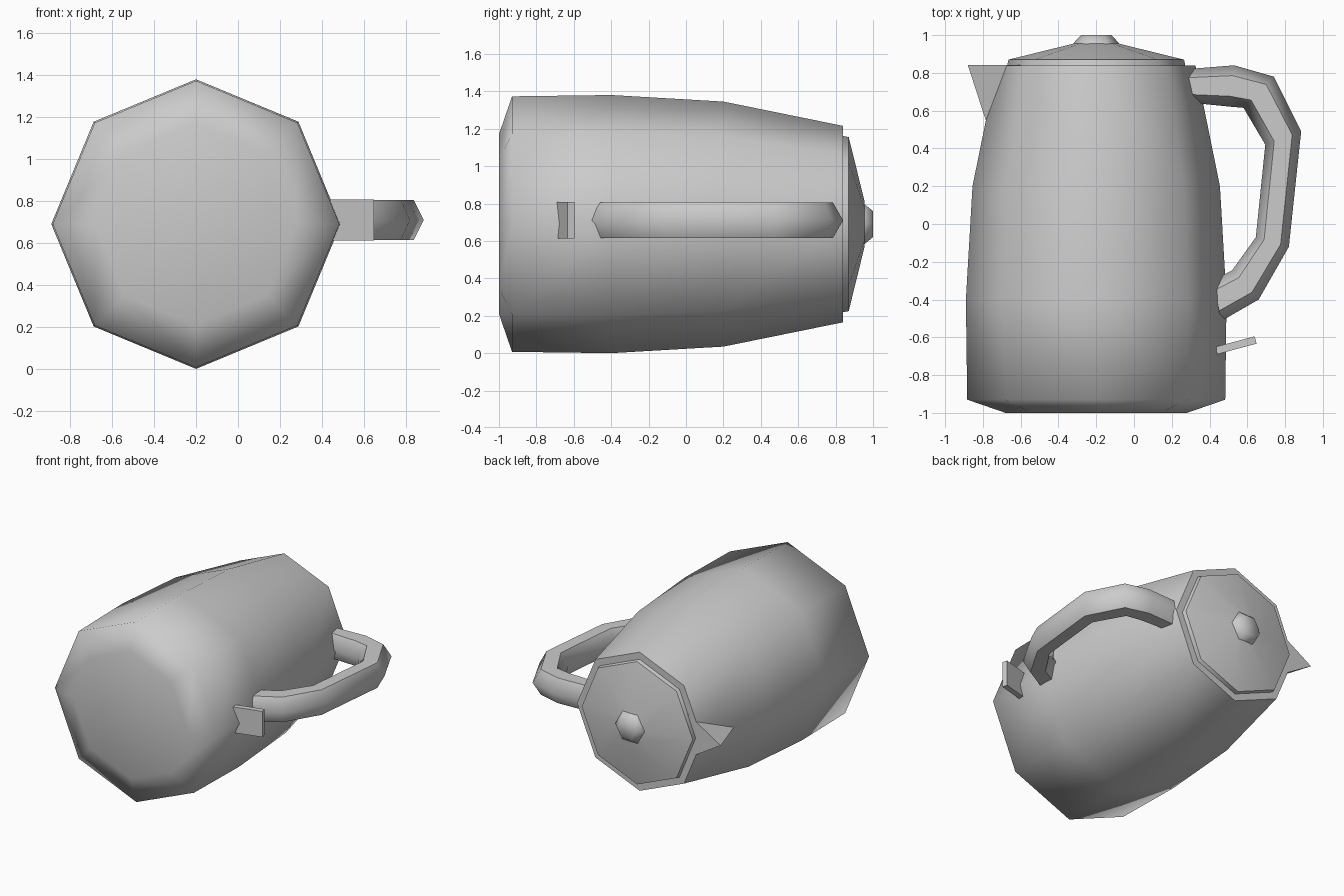
import bpy, bmesh
from math import cos, sin, pi, radians
from mathutils import Matrix, Vector

if "Cube" in bpy.data.objects:
    bpy.data.objects.remove(bpy.data.objects["Cube"])

CX, CZ = -0.2, 0.69      # long axis of the kettle runs along y
HZ = 0.71                # height of the handle's mid plane


def finish(bm, name, angle=60):
    bmesh.ops.recalc_face_normals(bm, faces=bm.faces[:])
    me = bpy.data.meshes.new(name)
    bm.to_mesh(me)
    bm.free()
    ob = bpy.data.objects.new(name, me)
    bpy.context.collection.objects.link(ob)
    bpy.ops.object.select_all(action='DESELECT')
    ob.select_set(True)
    bpy.context.view_layer.objects.active = ob
    bpy.ops.object.shade_smooth_by_angle(angle=radians(angle))
    return ob


def skin(name, rings, angle=60):
    """Bridge rings of points and cap both ends."""
    bm = bmesh.new()
    rs = [[bm.verts.new(p) for p in r] for r in rings]
    n = len(rs[0])
    for a, b in zip(rs, rs[1:]):
        for i in range(n):
            j = (i + 1) % n
            bm.faces.new((a[i], a[j], b[j], b[i]))
    bm.faces.new(rs[0])
    bm.faces.new(rs[-1][::-1])
    return finish(bm, name, angle)


def lathe(name, profile, sides, angle=60):
    """Profile of (y, radius) turned about the kettle axis."""
    ts = [2 * pi * i / sides for i in range(sides)]
    return skin(name, [[(CX + r * cos(t), y, CZ + r * sin(t)) for t in ts]
                       for y, r in profile], angle)


# Octagonal body, lid and hexagonal knob
lathe("body", [(-1, .48), (-.93, .683), (-.4, .69), (.2, .655), (.84, .525)], 8, 75)
lathe("lid", [(.82, .475), (.87, .465), (.955, .12)], 8)
lathe("lid_knob", [(.94, .125), (.955, .123), (1.0, .08)], 6)

# Spout wedge
bm = bmesh.new()
tip, a, b, low = [bm.verts.new(p) for p in (
    (-.88, .842, CZ), (-.55, .842, CZ - .2), (-.55, .842, CZ + .2), (-.785, .55, CZ))]
for f in ((tip, a, b), (tip, low, a), (tip, b, low), (a, low, b)):
    bm.faces.new(f)
finish(bm, "spout", 30)

# Handle: hexagonal tube between outer and inner outline points
pairs = [((.28, .82), (.32, .64)), ((.53, .84), (.50, .622)), ((.74, .78), (.58, .615)),
         ((.885, .49), (.695, .42)), ((.82, -.12), (.645, -.07)),
         ((.66, -.40), (.52, -.245)), ((.46, -.515), (.42, -.295))]
rings = []
for o, i in pairs:
    o, i = Vector((*o, HZ)), Vector((*i, HZ))
    mid, half = (o + i) / 2, (o - i) / 2
    rings.append([mid + half * cos(k * pi / 3) + Vector((0, 0, .11 * sin(k * pi / 3)))
                  for k in range(6)])
skin("handle", rings)

# Tilted switch plate below the handle
bm = bmesh.new()
bmesh.ops.create_cube(bm, size=1, matrix=Matrix.Translation((.54, -.642, HZ))
                      @ Matrix.Rotation(radians(15), 4, 'Z')
                      @ Matrix.Diagonal((.215, .04, .195, 1)))
finish(bm, "switch", 30)
